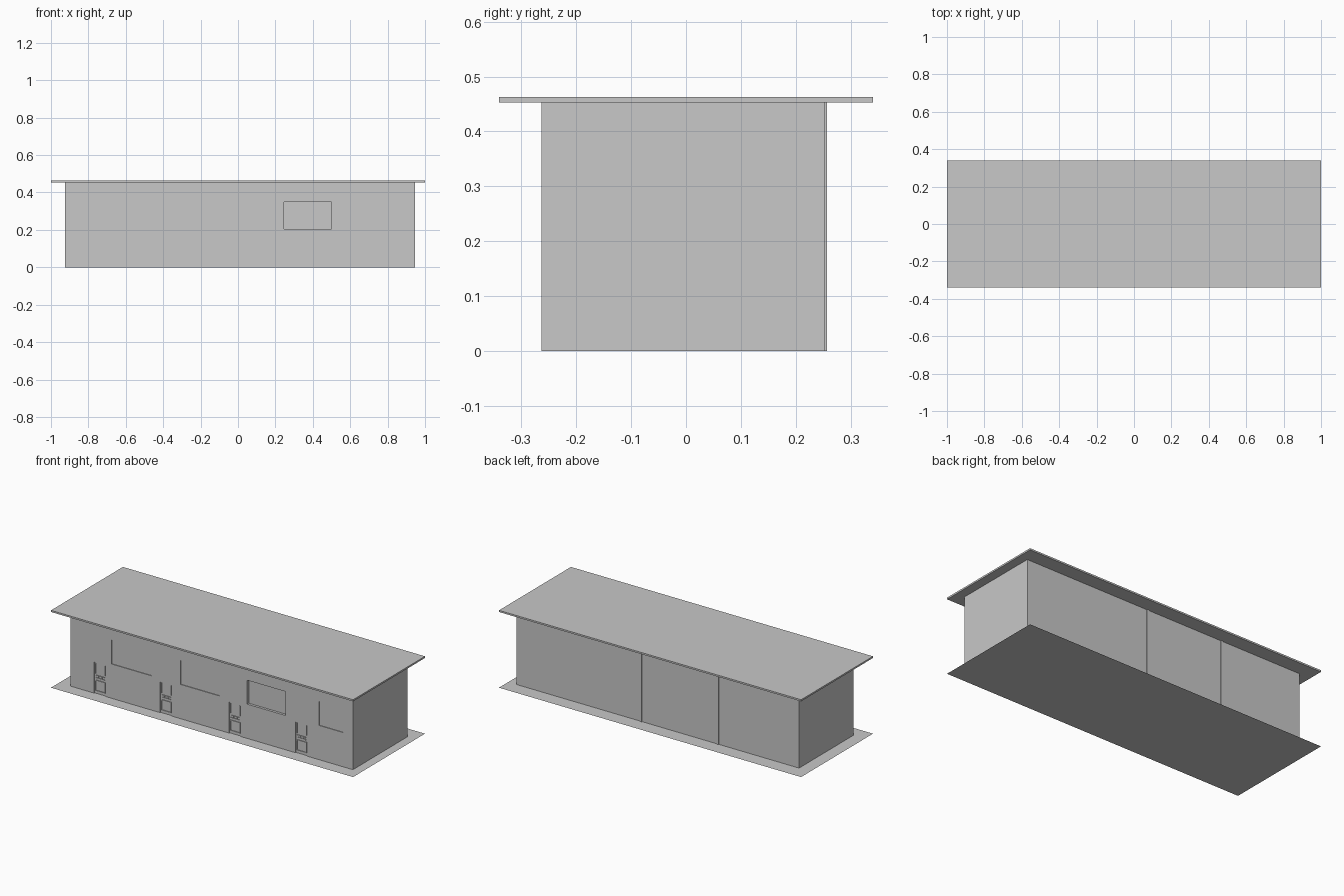
import bpy
import bmesh
from mathutils import Matrix, Vector

if "Cube" in bpy.data.objects:
    bpy.data.objects.remove(bpy.data.objects["Cube"], do_unlink=True)

grey = bpy.data.materials.new("plain_grey")
grey.use_nodes = True
colour = (0.58, 0.58, 0.58, 1)
grey.diffuse_color = colour
grey.node_tree.nodes["Principled BSDF"].inputs["Base Color"].default_value = colour


def boxes(name, spans):
    """One object from boxes, each given as (x0, x1, y0, y1, z0, z1)."""
    bm = bmesh.new()
    for x0, x1, y0, y1, z0, z1 in spans:
        centre = Vector((x0 + x1, y0 + y1, z0 + z1)) / 2
        size = Matrix.Diagonal((x1 - x0, y1 - y0, z1 - z0, 1))
        bmesh.ops.create_cube(bm, size=1, matrix=Matrix.Translation(centre) @ size)
    mesh = bpy.data.meshes.new(name)
    bm.to_mesh(mesh)
    bm.free()
    mesh.materials.append(grey)
    obj = bpy.data.objects.new(name, mesh)
    bpy.context.collection.objects.link(obj)
    return obj


LEFT, RIGHT = -0.925, 0.945
FRONT, BACK = -0.263, 0.252
TOP, ROOF = 0.453, 0.463
WALL = 0.03
SILL, LINTEL, DOOR_TOP = 0.205, 0.348, 0.185
DOOR_HALF = 0.038

# window: left edge, right edge, depth of the pane behind the wall face
windows = [(-0.652, -0.39, 0.004), (-0.195, 0.063, 0.004),
           (0.245, 0.5, 0.015), (0.72, 0.88, 0.004)]
doors = [-0.73, -0.293, 0.163, 0.603]

# Ground sheet: a single flat face
bpy.ops.mesh.primitive_plane_add(size=1, location=(0, 0, 0))
ground = bpy.context.object
ground.name = "ground_sheet"
ground.scale = (2, 0.68, 1)
ground.data.materials.append(grey)

# Overhanging flat roof
boxes("roof_slab", [(-1, 1, -0.34, 0.34, TOP, ROOF)])

# Outer walls
boxes("back_wall", [(LEFT, RIGHT, BACK - WALL, BACK, 0, TOP)])
for name, x in (("right_end_wall", LEFT), ("left_end_wall", RIGHT - WALL)):
    boxes(name, [(x, x + WALL, FRONT + WALL, BACK - WALL, 0, TOP)])

# Partitions whose ends show as narrow strips on the back wall
for i, x in enumerate((-0.39, 0.12)):
    boxes(f"partition_{i + 1}",
          [(x - 0.006, x + 0.006, FRONT + WALL, BACK + 0.005, 0, TOP)])

# Front wall with window and door openings
front_wall = boxes("front_wall", [(LEFT, RIGHT, FRONT, FRONT + WALL, 0, TOP)])
holes = [(a, b, FRONT - 0.1, FRONT + 0.1, SILL, LINTEL) for a, b, _ in windows]
holes += [(x - DOOR_HALF, x + DOOR_HALF, FRONT - 0.1, FRONT + 0.1, -0.1, DOOR_TOP)
          for x in doors]
cutter = boxes("opening_cutter", holes)
cutter.hide_render = True
cut = front_wall.modifiers.new("openings", "BOOLEAN")
cut.operation = "DIFFERENCE"
cut.solver = "EXACT"
cut.object = cutter
bpy.context.view_layer.objects.active = front_wall
bpy.ops.object.modifier_apply(modifier=cut.name)
bpy.data.objects.remove(cutter, do_unlink=True)

# Window panes
for i, (a, b, depth) in enumerate(windows):
    boxes(f"window_pane_{i + 1}",
          [(a, b, FRONT + depth, FRONT + WALL, SILL, LINTEL)])

# Doors: leaf, framed upper and lower panels, double middle rail
for i, x in enumerate(doors):
    leaf = FRONT + 0.005
    boxes(f"door_leaf_{i + 1}",
          [(x - DOOR_HALF, x + DOOR_HALF, leaf, FRONT + WALL, 0, DOOR_TOP)])
    trim = []
    for low, high in ((0.015, 0.08), (0.12, 0.18)):
        for side in (-1, 1):
            edge = x + side * 0.031
            trim.append((edge - 0.002, edge + 0.002, FRONT + 0.001, leaf, low, high))
    for z in (0.017, 0.078, 0.094, 0.108):
        trim.append((x - 0.029, x + 0.029, FRONT + 0.001, leaf, z - 0.002, z + 0.002))
    for side in (-1, 1):
        edge = x + side * 0.012
        trim.append((edge - 0.002, edge + 0.002, FRONT + 0.001, leaf, 0.096, 0.106))
    boxes(f"door_trim_{i + 1}", trim)
